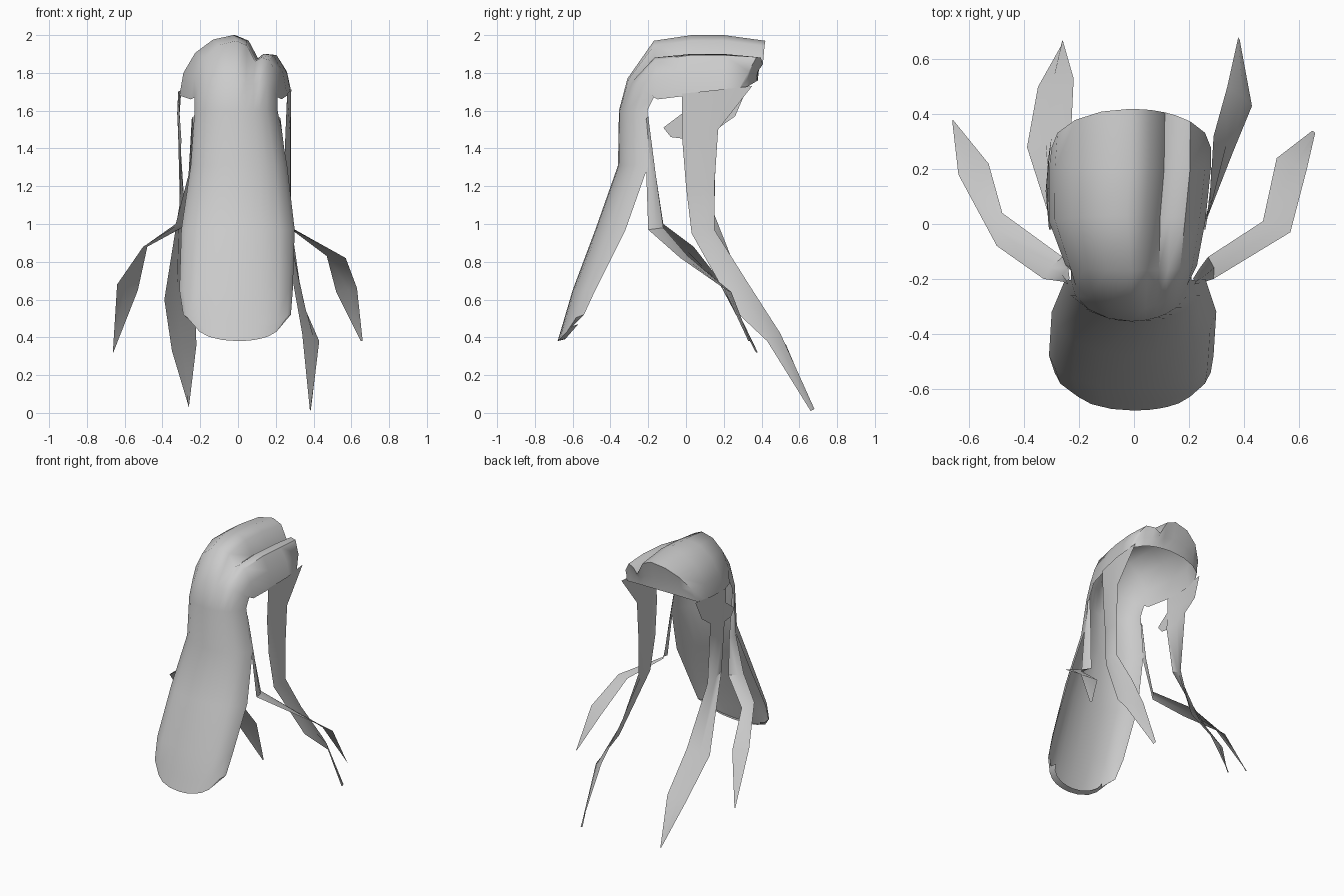
import bpy
import math
from mathutils import Vector

default_cube = bpy.data.objects.get("Cube")
if default_cube:
    bpy.data.objects.remove(default_cube, do_unlink=True)

# One plain grey for every part
grey = bpy.data.materials.new("soft_grey")
grey.use_nodes = True
grey_value = (0.6, 0.6, 0.6, 1)
grey.diffuse_color = grey_value
grey.node_tree.nodes["Principled BSDF"].inputs["Base Color"].default_value = grey_value


def make_sheet(name, rows):
    """Join rows of points, all of equal length, into one smooth open surface."""
    columns = len(rows[0])
    points = [tuple(point) for row in rows for point in row]
    faces = []
    for row in range(len(rows) - 1):
        for column in range(columns - 1):
            corner = row * columns + column
            faces.append((corner, corner + 1, corner + columns + 1, corner + columns))
    mesh = bpy.data.meshes.new(name)
    mesh.from_pydata(points, [], faces)
    mesh.materials.append(grey)
    mesh.validate()
    mesh.update()
    sheet = bpy.data.objects.new(name, mesh)
    bpy.context.collection.objects.link(sheet)
    bpy.ops.object.select_all(action="DESELECT")
    sheet.select_set(True)
    bpy.context.view_layer.objects.active = sheet
    bpy.ops.object.shade_smooth_by_angle(angle=math.radians(50))
    return sheet


def arched_row(depth, height, right, left, edge_back, edge_drop, part_depth):
    """Half-ellipse across the body, with an optional parting on the left."""
    middle = (right + left) / 2
    half_width = (left - right) / 2
    row = []
    for degrees in (-90, -68, -45, -22, 0, 14, 25, 34, 48, 68, 90):
        angle = math.radians(degrees)
        fall = 1 - math.cos(angle)
        # The parting is a sharp valley with a lower lobe beside it
        valley = {14: 0.2, 25: 1, 34: 0.45}.get(degrees, 0) * part_depth
        row.append((middle + half_width * math.sin(angle),
                    depth + edge_back * fall,
                    height + edge_drop * fall - valley))
    return row


def make_strand(name, first_edge, second_edge, bulge=0.012):
    """Tapering ribbon between two edges, with a shallow ridge down its middle."""
    rows = []
    for first, second in zip(first_edge, second_edge):
        first, second = Vector(first), Vector(second)
        ridge = (first + second) / 2
        ridge.x += math.copysign(min(bulge, (second - first).length / 4), ridge.x)
        rows.append((first, ridge, second))
    return make_sheet(name, rows)


# Front panel, cap and rear flap: one arched sheet from the hem, over the top
body_profile = [
    # depth, height, right, left, edge_back, edge_drop, part_depth
    (-.64, .39, -.2, .2, .07, .08, 0),
    (-.68, .38, -.22, .22, .08, .08, 0),
    (-.65, .48, -.29, .28, .11, .04, 0),
    (-.6, .65, -.31, .29, .12, 0, 0),
    (-.48, .97, -.3, .3, .16, 0, 0),
    (-.36, 1.31, -.25, .26, .16, 0, 0),
    (-.355, 1.6, -.23, .21, .15, 0, 0),
    (-.31, 1.77, -.23, .21, .14, -.1, .02),
    (-.17, 1.97, -.25, .23, .02, -.31, .08),
    (.03, 2, -.31, .26, -.02, -.32, .1),
    (.2, 2, -.31, .28, 0, -.32, .1),
    (.42, 1.97, -.3, .28, -.14, -.26, .1),
    (.39, 1.85, -.3, .28, -.11, -.14, .03),
    (.38, 1.76, -.3, .28, -.1, -.06, 0),
]
make_sheet("front_panel_and_cap", [arched_row(*values) for values in body_profile])

# Long rear strands
make_strand(
    "rear_left_strand",
    [(.26, -.02, 1.69), (.25, -.02, 1.45), (.25, 0, 1.2),
     (.27, .03, .95), (.36, .26, .54), (.43, .43, .38), (.38, .66, .01)],
    [(.28, .35, 1.73), (.28, .17, 1.5), (.28, .15, 1.2),
     (.28, .15, .97), (.29, .32, .7), (.34, .5, .42), (.38, .68, .02)])
make_strand(
    "rear_right_strand",
    [(-.31, -.02, 1.69), (-.31, -.02, 1.6), (-.3, -.02, 1.45), (-.31, .03, 1.1),
     (-.39, .28, .6), (-.35, .5, .33), (-.26, .66, .03)],
    [(-.3, .32, 1.71), (-.31, .26, 1.57), (-.31, .16, 1.5), (-.28, .15, 1.05),
     (-.23, .32, .62), (-.22, .53, .36), (-.26, .67, .03)])

# Shorter side strands that sweep outward from the panel edges
make_strand(
    "side_left_strand",
    [(.215, -.2, 1.57), (.24, -.16, 1.26), (.27, -.12, .98), (.47, .01, .83),
     (.52, .24, .64), (.65, .34, .38)],
    [(.22, -.22, 1.55), (.26, -.21, 1.26), (.29, -.2, .97), (.57, -.03, .82),
     (.63, .2, .66), (.66, .33, .38)])
make_strand(
    "side_right_strand",
    [(-.235, -.2, 1.57), (-.24, -.16, 1.26), (-.26, -.12, 1), (-.48, .04, .88),
     (-.53, .22, .65), (-.66, .38, .32)],
    [(-.24, -.22, 1.55), (-.26, -.21, 1.26), (-.33, -.2, 1), (-.5, -.08, .88),
     (-.64, .18, .68), (-.66, .37, .32)])

# Small spur on the front edge of the rear right strand
make_strand(
    "right_spur",
    [(-.31, 0, 1.6), (-.31, -.12, 1.51)],
    [(-.31, 0, 1.45), (-.31, -.08, 1.46)], bulge=0)
